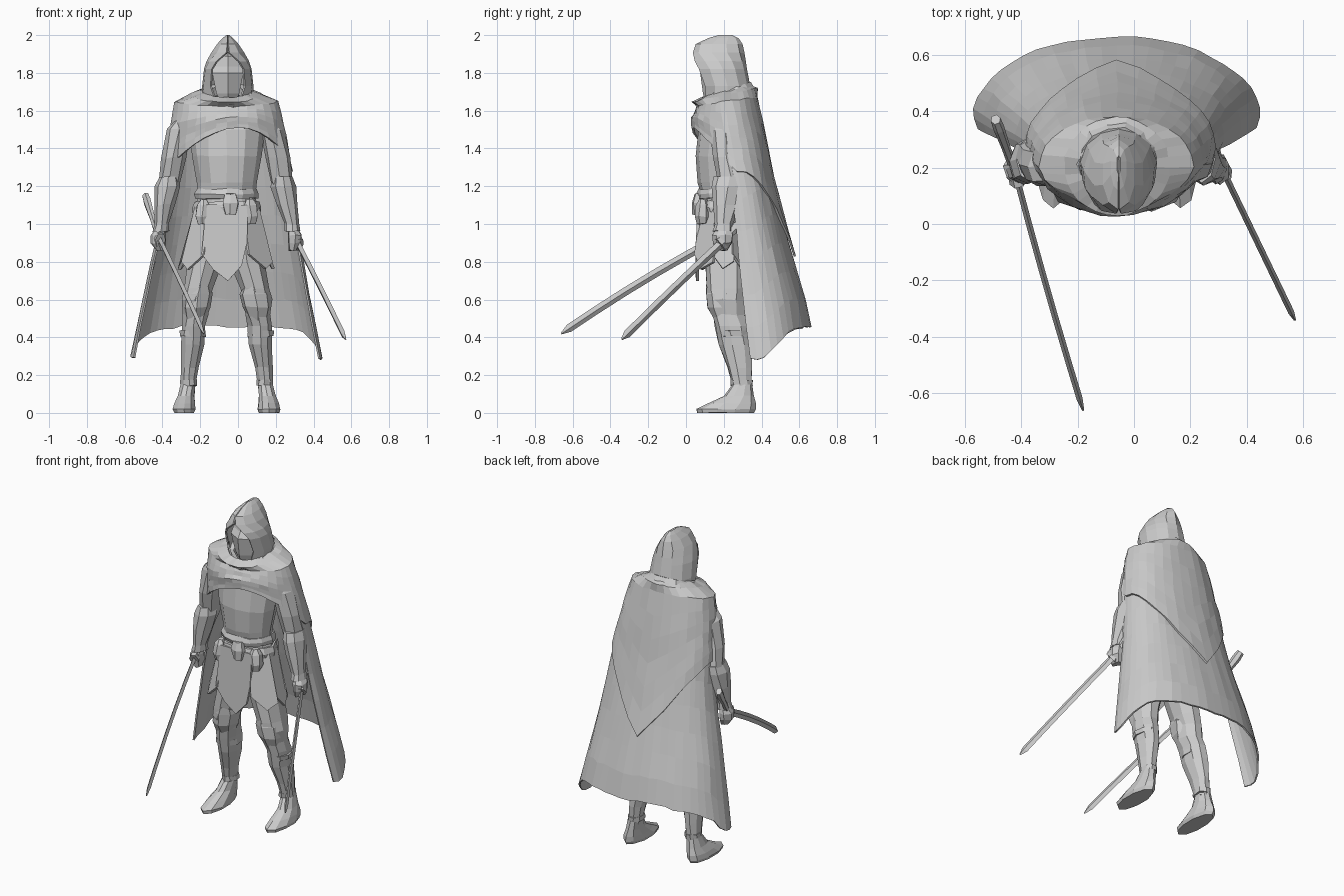
import bpy, math, random
from mathutils import Vector

if "Cube" in bpy.data.objects:
    bpy.data.objects.remove(bpy.data.objects["Cube"])

random.seed(4)
MID = -0.06                     # x of the figure's centre line
grey = bpy.data.materials.new("stone grey")
grey.diffuse_color = (0.6, 0.6, 0.6, 1)
grey.use_nodes = True
grey.node_tree.nodes["Principled BSDF"].inputs["Base Color"].default_value = grey.diffuse_color


def make(name, verts, faces, thick=0, jitter=0):
    j = lambda: random.uniform(-jitter, jitter)
    verts = [(v[0] + j(), v[1] + j(), max(0, v[2] + j())) for v in verts]
    me = bpy.data.meshes.new(name)
    me.from_pydata(verts, [], faces)
    me.materials.append(grey)
    ob = bpy.data.objects.new(name, me)
    bpy.context.collection.objects.link(ob)
    if thick:
        m = ob.modifiers.new("thickness", 'SOLIDIFY')
        m.thickness, m.offset = thick, 0
    return ob


def skin(name, rings, closed=True, caps=True, thick=0, jitter=0):
    """Bridge rings of equal point count."""
    n = len(rings[0])
    verts = [p for r in rings for p in r]
    faces = []
    for i in range(len(rings) - 1):
        for k in range(n if closed else n - 1):
            a, b = i * n + k, i * n + (k + 1) % n
            faces.append((a, b, b + n, a + n))
    if caps:
        faces.append(tuple(range(n - 1, -1, -1)))
        faces.append(tuple(range(len(verts) - n, len(verts))))
    return make(name, verts, faces, thick, jitter)


def loft(name, secs, n=9, s=1, jitter=0.004):
    """Stack of ellipses: (x offset, z, half width, front y, back y)."""
    rings = []
    for x, z, rx, yf, yb in secs:
        ring = []
        for k in range(n):
            a = -math.pi / 2 + s * 2 * math.pi * k / n
            ring.append((MID + s * x + rx * math.cos(a),
                         (yf + yb) / 2 + (yb - yf) / 2 * math.sin(a), z))
        rings.append(ring)
    return skin(name, rings, jitter=jitter)


def tube(name, path, n=6):
    """Sweep a flat section: (point, half height, half thickness)."""
    rings = []
    for i, (p, h, w) in enumerate(path):
        d = Vector(path[min(i + 1, len(path) - 1)][0]) - Vector(path[max(i - 1, 0)][0])
        side = d.cross(Vector((0, 0, 1))).normalized()
        up = side.cross(d).normalized()
        rings.append([Vector(p) + side * w * math.cos(2 * math.pi * k / n)
                      + up * h * math.sin(2 * math.pi * k / n) for k in range(n)])
    return skin(name, rings)


def interp(table, z):
    for (z0, v0), (z1, v1) in zip(table, table[1:]):
        if z >= z1:
            return v0 + (v1 - v0) * min(1, (z0 - z) / (z0 - z1))
    return table[-1][1]


# cloak shape by height
WIDTH = [(1.66, .25), (1.5, .29), (1.3, .33), (.9, .385), (.6, .44), (.29, .505)]
BACK = [(1.72, .35), (1.5, .40), (1.3, .44), (1.05, .50), (.8, .57), (.6, .63), (.45, .66)]
CENTRE = [(1.65, .2), (1.2, .28), (.3, .40)]
FRONT = [(1.66, .095), (1.56, .045), (1.4, .06), (.3, .06)]
TUCK = [(1.6, 0), (1.35, .02), (1.1, .03), (.7, 0)]     # cloak drawn in behind the left arm


def shell(z, a, off=0):
    c, s = math.cos(a), math.sin(a)
    yc = interp(CENTRE, z)
    w = interp(WIDTH, z) + off - (interp(TUCK, z) if c < 0 else 0)
    if s > 0:
        y = yc + (interp(BACK, z) + off - yc) * s ** .85
    else:
        y = yc - (yc - interp(FRONT, z) + off) * (-s) ** 1.2
    return (MID + w * c, y, z)


# long cloak with a ragged hem and low front corners
rings, N = [], 28
A0 = -.24
angles = [A0 + (math.pi - 2 * A0) * k / N for k in range(N + 1)]
hems = [.46 - .17 * (1 - max(0, math.sin(a))) ** 2 + random.uniform(-.008, .008) for a in angles]
for i in range(9):
    t = i / 8
    rings.append([shell(1.64 + (h - 1.64) * t, a) for a, h in zip(angles, hems)])
skin("cloak", rings, closed=False, caps=False, thick=.01, jitter=.003)

# shoulder cape: short arc in front, long point behind
N, rings = 32, []
angles = [-math.pi / 2 + 2 * math.pi * k / N for k in range(N)]
for r, z in ((.125, 1.70), (.185, 1.68)):
    rings.append([(MID + r * math.cos(a), .205 + (r * .8 + .02) * math.sin(a),
                   z + .035 * math.sin(a)) for a in angles])
for i in range(7):
    ring = []
    for a in angles:
        c, s = math.cos(a), math.sin(a)
        hem = .83 + .45 * abs(c) if s > 0 else 1.28 + .22 * abs(s) ** 1.3 + .07 * c * abs(s)
        top = 1.645 + .025 * max(0, s) - .02 * max(0, -s)
        ring.append(shell(top + (hem - top) * i / 6, a, .012))
    rings.append(ring)
skin("shoulder_cape", rings, caps=False, thick=.012, jitter=.004)

# rolled scarf round the neck, drooping in front
rings = []
for k in range(15):
    a = 2 * math.pi * k / 14
    c, s = math.cos(a), math.sin(a)
    r = .04 + .006 * math.sin(3 * k)
    ring = []
    for m in range(5):
        b = 2 * math.pi * m / 5
        q = r * math.cos(b)
        ring.append((MID + (.125 + q) * c, .21 + (.12 + q) * s,
                     1.67 + .045 * s + r * math.sin(b)))
    rings.append(ring)
skin("scarf", rings, caps=False, jitter=.004)

# hood, open in front: height, half width, front y, back y, opening angle
rings = []
for z, rx, yf, yb, gap in [(1.66, .132, .09, .34, 30), (1.73, .132, .07, .335, 42),
                           (1.82, .122, .035, .318, 42), (1.86, .108, .028, .312, 32),
                           (1.905, .086, .04, .305, 4), (1.95, .055, .055, .295, 1),
                           (1.98, .026, .12, .275, 1), (1.997, .004, .18, .24, 1)]:
    g, ring = math.radians(gap), []
    for k in range(11):
        a = -math.pi / 2 + g + (2 * math.pi - 2 * g) * k / 10
        ring.append((MID + .006 + rx * math.cos(a),
                     (yf + yb) / 2 + (yb - yf) / 2 * math.sin(a), z))
    rings.append(ring)
skin("hood", rings, closed=False, caps=False, thick=.01)

# head with a keeled mask
loft("masked_head", [(.006, 1.62, .035, .11, .25), (.006, 1.69, .07, .09, .27),
                     (.006, 1.8, .095, .075, .27), (.006, 1.835, .09, .10, .27),
                     (.006, 1.89, .055, .11, .26)], 6, jitter=0)

# torso, belt and hips
loft("torso", [(0, .92, .17, .09, .32), (0, 1.04, .18, .08, .32), (0, 1.14, .155, .08, .30),
               (0, 1.22, .16, .065, .30), (0, 1.36, .185, .05, .32), (0, 1.5, .20, .065, .33),
               (0, 1.58, .15, .11, .30), (0, 1.66, .07, .13, .27)], 12)
for i, (z, h) in enumerate([(1.16, .025), (1.09, .03)]):
    loft(f"belt_{i}", [(0, z - h, .165 + .015 * i, .062, .32),
                       (0, z, .17 + .015 * i, .055, .325),
                       (0, z + h, .16 + .01 * i, .064, .32)], 12)
loft("belt_knot", [(.02, 1.05, .03, .035, .08), (.02, 1.11, .05, .03, .08),
                   (.02, 1.16, .03, .045, .08)], 6)


def panel(name, outline, thick=.016):
    return make(name, outline, [tuple(range(len(outline)))], thick, .003)


# front and back skirt flaps
for name, y, dy in [("front_flap", .07, -.01), ("back_flap", .325, .015)]:
    panel(name, [(MID - .11, y, 1.1), (MID - .13, y + dy, .84), (MID - .07, y + dy, .76),
                 (MID + .005, y + dy, .70), (MID + .08, y + dy, .78),
                 (MID + .11, y + dy, .9), (MID + .11, y, 1.1)])

for side, s in (("left", -1), ("right", 1)):
    # layered hip plates, the front ones flaring most
    for i in range(4):
        a0 = math.radians(-62 + 40 * i)
        a1 = a0 + math.radians(44)
        f = .075 if i == 0 else .06
        pt = lambda a, z, g: (MID + s * (.175 + g) * math.cos(a),
                              .195 + (.125 + g * .5) * math.sin(a), z)
        panel(f"{side}_hip_plate_{i}", [pt(a0, 1.09, 0), pt(a0, .84, f),
                                        pt((a0 + a1) / 2, .76, f + .015),
                                        pt(a1, .80, f), pt(a1, 1.09, 0)])
    # pouch hanging from the belt
    loft(f"{side}_pouch", [(.125, 1.0, .03, .06, .12), (.13, 1.04, .042, .045, .13),
                           (.125, 1.1, .036, .055, .12), (.12, 1.13, .02, .07, .11)], 6, s)
    # leg with knee guard and greave
    loft(f"{side}_leg", [(.09, .98, .085, .09, .32), (.11, .8, .095, .10, .325),
                         (.15, .66, .078, .11, .32), (.165, .60, .075, .115, .315),
                         (.165, .52, .066, .14, .315), (.175, .46, .065, .155, .335),
                         (.18, .36, .062, .175, .35), (.195, .24, .047, .22, .35),
                         (.205, .13, .038, .25, .345)], 9, s)
    loft(f"{side}_knee_guard", [(.165, .49, .05, .15, .25), (.16, .56, .076, .112, .28),
                                (.15, .63, .08, .104, .29), (.14, .68, .05, .11, .25)], 7, s)
    for i, z in enumerate((.16, .42)):
        r = .045 + .024 * i
        y = .30 - .045 * i
        loft(f"{side}_boot_strap_{i}", [(.2 - .02 * i, z - .015, r, y - r - .015, y + r + .01),
                                       (.2 - .02 * i, z + .015, r, y - r - .02, y + r + .012)], 9, s)
    # pointed boot
    loft(f"{side}_boot", [(.225, 0, .055, .06, .36), (.225, .02, .063, .055, .37),
                          (.222, .05, .056, .12, .37), (.215, .09, .046, .20, .36),
                          (.205, .15, .04, .245, .35)], 10, s, .002)
    # arm, bracer and fist; the left arm stands out further
    e = .012 if s < 0 else 0
    loft(f"{side}_upper_arm", [(.20, 1.58, .045, .14, .27), (.24 + e, 1.5, .06, .13, .28),
                               (.27 + e, 1.35, .064, .14, .29), (.29 + e, 1.22, .06, .17, .31),
                               (.30 + e, 1.15, .045, .18, .29)], 8, s, .006)
    loft(f"{side}_bracer", [(.295 + e, 1.25, .055, .15, .31), (.302 + e, 1.2, .067, .14, .305),
                            (.32 + e, 1.1, .054, .14, .28), (.345, 1.0, .038, .15, .25),
                            (.35, .96, .042, .145, .25)], 8, s, .005)
    loft(f"{side}_fist", [(.352, .98, .025, .17, .24), (.362, .94, .04, .14, .25),
                          (.362, .90, .038, .14, .25), (.35, .86, .02, .16, .22)], 7, s)


def sword(name, pommel, hand, bend, tip):
    P, H, B, T = map(Vector, (pommel, hand, bend, tip))
    tube(name + "_grip", [(P, .024, .018), (P.lerp(H, .15), .03, .02),
                          (P.lerp(H, .5), .02, .016), (H, .02, .016)])
    G = H.lerp(B, .08)
    tube(name + "_guard", [(H, .035, .028), (G, .045, .03)])
    path = []
    for t in (0, .2, .4, .6, .8, .95, 1):
        p = H * (1 - t) ** 2 + B * 2 * t * (1 - t) + T * t * t
        path.append((p, .022 if t < 1 else .005, .011 if t < 1 else .004))
    tube(name + "_blade", path, 4)


sword("left_sword", (-.49, .37, 1.15), (-.42, .18, .93), (-.31, -.24, .71), (-.18, -.66, .42))
sword("right_sword", (.28, .28, 1.0), (.31, .2, .91), (.44, -.07, .66), (.57, -.34, .39))
